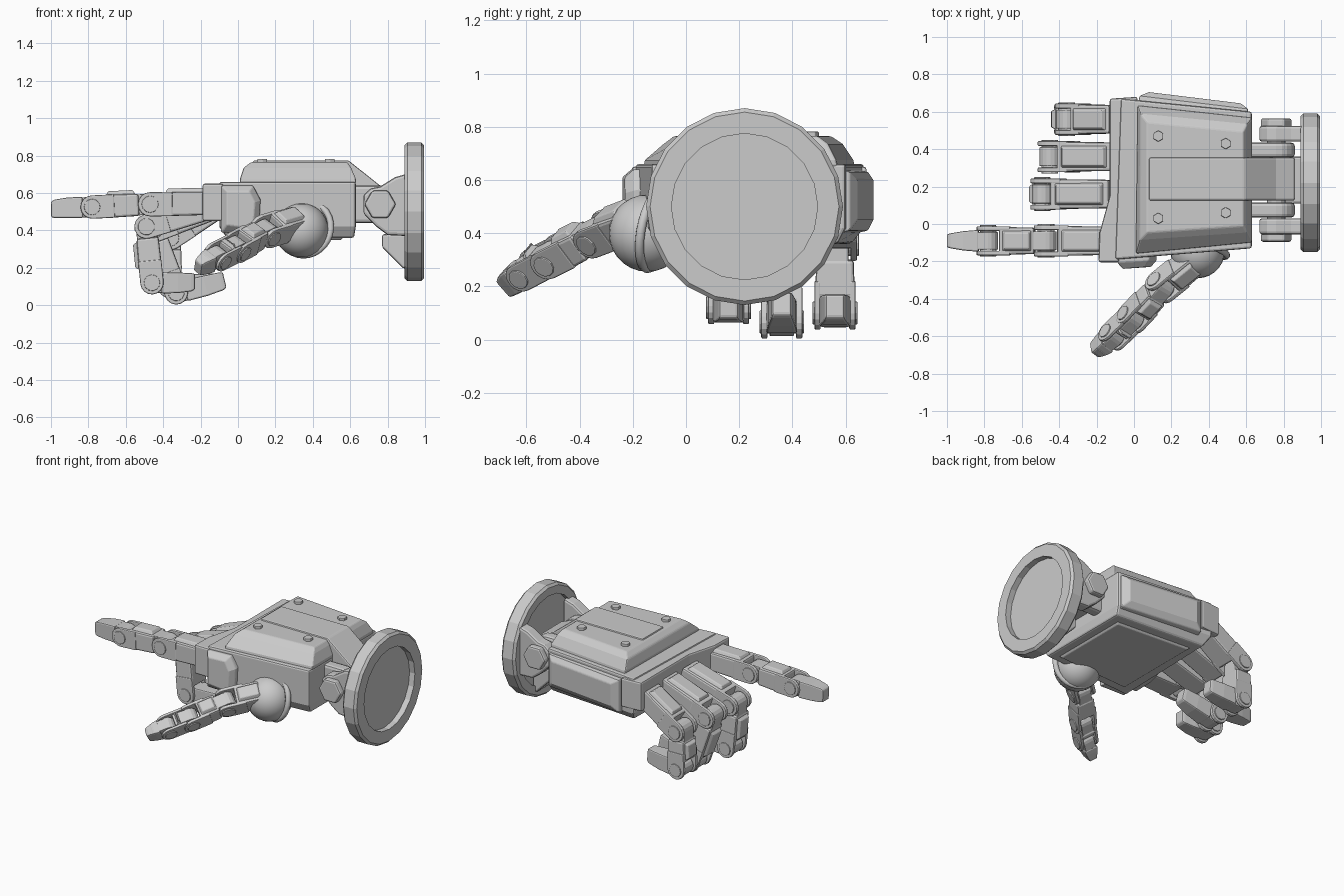
import bpy, bmesh, math
from mathutils import Vector, Matrix

if "Cube" in bpy.data.objects:
    bpy.data.objects.remove(bpy.data.objects["Cube"])


def loft(name, rings, bevel=0.01, mat=Matrix()):
    """Skin a stack of equal-length point rings, capped at both ends."""
    bm = bmesh.new()
    vs = [[bm.verts.new(mat @ Vector(p)) for p in r] for r in rings]
    n = len(rings[0])
    for a, b in zip(vs, vs[1:]):
        for i in range(n):
            j = (i + 1) % n
            bm.faces.new((a[i], a[j], b[j], b[i]))
    bm.faces.new(vs[0])
    bm.faces.new(vs[-1])
    bmesh.ops.recalc_face_normals(bm, faces=bm.faces)
    me = bpy.data.meshes.new(name)
    bm.to_mesh(me)
    bm.free()
    ob = bpy.data.objects.new(name, me)
    bpy.context.collection.objects.link(ob)
    if bevel:
        m = ob.modifiers.new("bevel", 'BEVEL')
        m.width, m.segments, m.limit_method = bevel, 2, 'ANGLE'
        m.angle_limit = math.radians(35)
    return ob


def xz(name, pts, y0, y1, bevel=0.01, mat=Matrix()):
    """Extrude an x-z outline along y."""
    return loft(name, [[(x, y, z) for x, z in pts] for y in (y0, y1)], bevel, mat)


def xy(name, levels, bevel=0.01):
    """Stack x-y outlines at given heights."""
    return loft(name, [[(x, y, z) for x, y in pts] for z, pts in levels], bevel)


def rect(x, w, h, z=0):
    return [(x, -w / 2, z - h / 2), (x, w / 2, z - h / 2), (x, w / 2, z + h / 2), (x, -w / 2, z + h / 2)]


def disc(x, z, r, n, a0=0.0):
    return [(x + r * math.cos(a0 + math.tau * i / n), z + r * math.sin(a0 + math.tau * i / n)) for i in range(n)]


def tongue(x0, x1, r):
    """Flat at x0, rounded about x1."""
    arc = [(x1 + r * math.cos(a), r * math.sin(a)) for a in (math.pi * (k / 8 - .5) for k in range(9))]
    return [(x0, -r)] + arc + [(x0, r)]


def frame(a, b, side):
    x = (b - a).normalized()
    y = (side - side.dot(x) * x).normalized()
    z = x.cross(y)
    return Matrix.Translation(a) @ Matrix((x, y, z)).transposed().to_4x4()


def finger(name, pts, side, w, h):
    pts = [Vector(p) for p in pts]
    for i, (a, b) in enumerate(zip(pts, pts[1:])):
        M, L = frame(a, b, Vector(side)), (b - a).length
        W, H = w * (1 - .07 * i), h * (1 - .04 * i)
        nm = f"{name}_link_{i + 1}"
        s = 0
        if i:  # stem held by the previous fork
            s = .06
            xz(nm + "_stem", [(.1 - x, z) for x, z in tongue(0, .1, H * .45)], -W * .34, W * .34, .006, M)
        if i == len(pts) - 2:  # tapered tip
            loft(nm + "_tip", [rect(s - .01, W * .85, H * .95), rect(L * .6, W * .75, H * .92),
                               rect(L - .02, W * .58, H * .82, -.003), rect(L, W * .5, H * .7, -.006)], .008, M)
            continue
        e = L - .06
        loft(nm + "_body", [rect(s, W * .95, H * .95), rect(e, W, H)], .012, M)
        m, hl = (s + e) / 2, (e - s) * .42
        loft(nm + "_pad", [[(m + sx * (hl - d), sy * (W * .38 - d), z) for sx, sy in
                            ((-1, -1), (1, -1), (1, 1), (-1, 1))]
                           for z, d in ((H * .45, 0), (H * .5 + .018, .015))], .005, M)
        for k in (-1, 1):  # fork plates
            xz(nm + "_fork", tongue(L - .12, L, H * .5), k * W * .36, k * W * .52, .006, M)
        xz(nm + "_pin", disc(L, 0, H * .35, 12), -W * .52 - .007, W * .52 + .007, .004, M)


# palm body, knuckle bar and underside panel
palm = [(-.1, -.19), (.63, -.13), (.63, .6), (-.07, .67)]
palm_low = [(-.06, -.15), (.62, -.1), (.62, .57), (-.04, .62)]
xy("palm", [(.36, palm_low), (.42, palm), (.66, palm)], .012)
xy("palm_underside", [(.348, [(.02, -.07), (.55, -.04), (.55, .5), (.02, .54)]),
                      (.37, [(.0, -.09), (.57, -.06), (.57, .52), (.0, .56)])], .005)
xy("knuckle_bar", [(z, [(-.19, -.205), (-.08, -.205), (-.05, .1), (.02, .68), (-.13, .67), (-.13, .15), (-.185, -.05)])
                   for z in (.45, .65)], .012)

# raised back plate with hex bolts
xy("back_plate", [(.65, [(.01, -.16), (.63, -.1), (.63, .57), (.02, .635)]),
                  (.675, [(.01, -.155), (.63, -.095), (.63, .565), (.02, .63)]),
                  (.735, [(.03, -.085), (.605, -.045), (.605, .535), (.035, .59)]),
                  (.765, [(.07, -.045), (.585, -.01), (.585, .495), (.07, .545)])], .008)
for x, y in ((.13, .47), (.49, .43), (.13, .03), (.49, .06)):
    xy("back_bolt", [(z, disc(x, y, .03, 6, math.pi / 6)) for z in (.75, .782)], .004)

# centre strap running down into the wrist
xz("wrist_strap", [(.08, .74), (.08, .775), (.59, .775), (.76, .64), (.86, .6), (.86, .49), (.6, .49)], .125, .355)

# side panels
loft("outer_side_panel", [
    [(.02, .64, .4), (.61, .585, .4), (.61, .585, .64), (.02, .64, .64)],
    [(.03, .685, .41), (.61, .615, .41), (.61, .615, .63), (.03, .685, .63)],
    [(.08, .705, .45), (.57, .645, .45), (.57, .645, .6), (.08, .705, .6)]], .006)
loft("thumb_side_panel", [
    [(-.09, -.15, .39), (.11, -.15, .37), (.12, -.15, .57), (.08, -.15, .64), (-.09, -.15, .64)],
    [(-.09, -.205, .39), (.11, -.195, .38), (.12, -.195, .56), (.08, -.195, .64), (-.09, -.205, .64)],
    [(-.06, -.24, .43), (.08, -.23, .41), (.09, -.23, .55), (.06, -.23, .61), (-.06, -.24, .61)]], .006)

# wrist hinge, mirrored about its own middle plane
hub, mid = (.76, .54), .235
arm = [(.67, .49), (.67, .59), (.71, .625), (.76, .635), (.84, .685), (.91, .705),
       (.91, .37), (.8, .375), (.74, .42)]
lug = [(.61, .44), (.61, .64)] + [(hub[0] + .1 * math.cos(a), hub[1] + .1 * math.sin(a))
                                  for a in (math.pi * (.5 - k / 10) for k in range(11))]
for k in (-1, 1):
    xz("palm_lug", lug, mid + k * .12, mid + k * .2, .018)
    xz("wrist_arm", arm, mid + k * .205, mid + k * .29, .015)
    xz("wrist_nut", disc(*hub, .085, 6), mid + k * .28, mid + k * .33, .012)
xz("wrist_axle", disc(*hub, .05, 12), mid - .3, mid + .3)
xz("wrist_gusset", [(.77, .38), (.91, .38), (.91, .19), (.88, .2), (.77, .31)], .11, .36, .012)

# wrist flange with a recess on both faces
loft("wrist_flange", [[(x, .22 + p, .5 + q) for p, q in disc(0, 0, r, 20)] for x, r in
                      ((.925, .3), (.89, .3), (.89, .355), (.905, .37), (.98, .37), (.995, .355),
                       (.995, .275), (.955, .275))], 0)

# thumb ball and socket
bpy.ops.mesh.primitive_uv_sphere_add(segments=28, ring_count=14, radius=.145, location=(.34, -.145, .4))
bpy.context.object.name = "thumb_ball"
bpy.ops.object.shade_smooth()
bpy.ops.mesh.primitive_torus_add(major_radius=.145, minor_radius=.018, major_segments=28, minor_segments=8,
                                 location=(.36, -.12, .41), rotation=(math.radians(80), 0, math.radians(-20)))
bpy.context.object.name = "thumb_socket_rim"
bpy.ops.object.shade_smooth()

# fingers and thumb
S = (0, -1, 0)
finger("index_finger", [(-.15, -.09, .545), (-.47, -.09, .54), (-.78, -.09, .525), (-1, -.09, .518)], S, .16, .13)
finger("middle_finger", [(-.12, .16, .53), (-.49, .16, .42), (-.46, .16, .12), (-.23, .16, .12)], S, .16, .13)
finger("ring_finger", [(-.1, .36, .53), (-.45, .36, .40), (-.33, .36, .066), (-.07, .36, .13)], S, .16, .13)
finger("little_finger", [(-.1, .56, .53), (-.36, .56, .36), (-.365, .56, .1), (-.12, .56, .12)], S, .16, .13)
finger("thumb", [(.33, -.19, .45), (.15, -.335, .395), (-.01, -.505, .31), (-.11, -.6, .26), (-.215, -.68, .205)],
       (.55, -.6, -.6), .14, .125)
